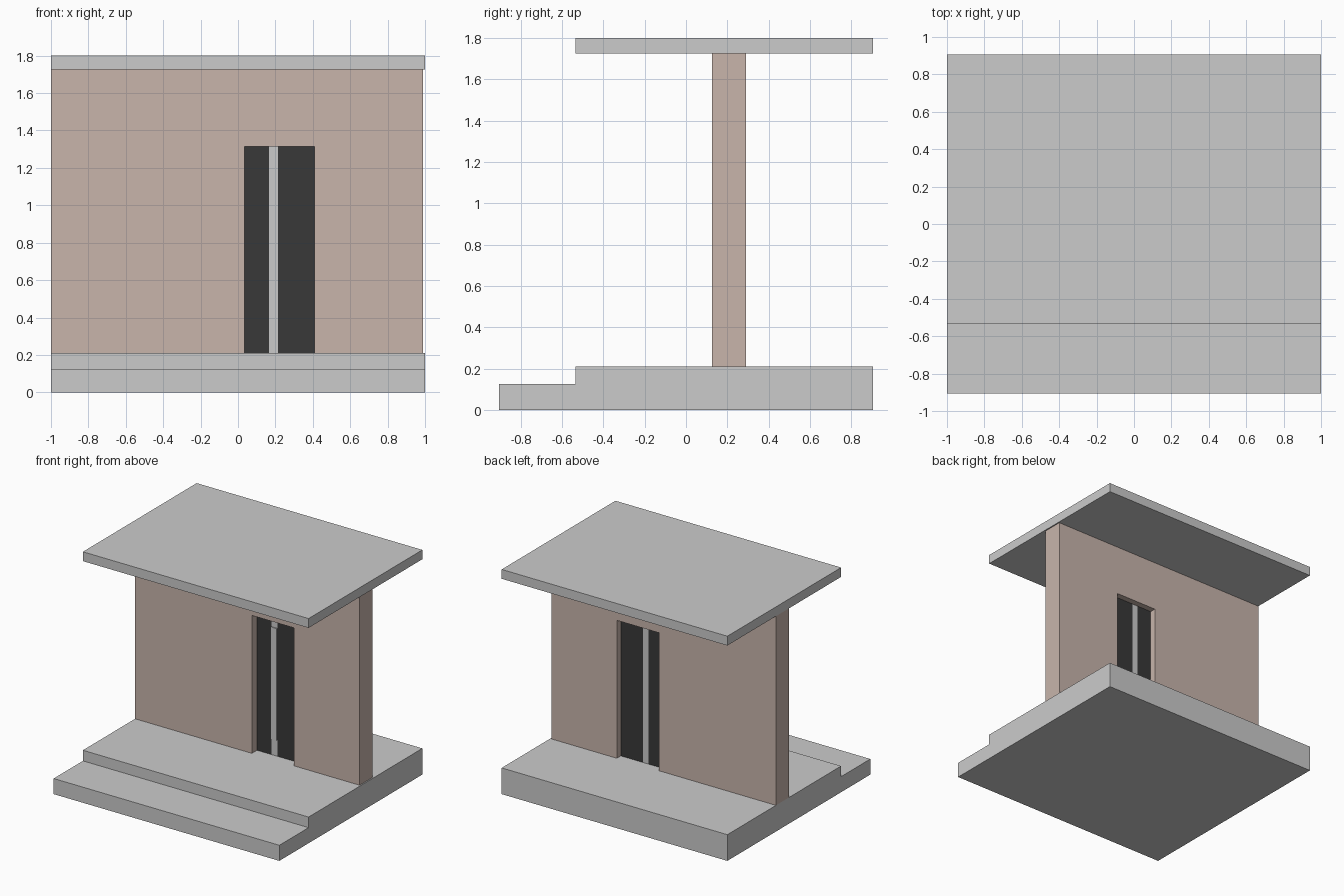
import bpy, bmesh
from mathutils import Vector

if "Cube" in bpy.data.objects:
    bpy.data.objects.remove(bpy.data.objects["Cube"])


def material(name, rgb):
    m = bpy.data.materials.new(name)
    m.diffuse_color = (*rgb, 1)
    m.use_nodes = True
    m.node_tree.nodes["Principled BSDF"].inputs["Base Color"].default_value = m.diffuse_color
    return m


def prism(name, points, offset, mat=None):
    """Extrude a closed outline of 3D points along offset."""
    bm = bmesh.new()
    face = bm.faces.new([bm.verts.new(p) for p in points])
    ext = bmesh.ops.extrude_face_region(bm, geom=[face], use_keep_orig=True)
    verts = [g for g in ext["geom"] if isinstance(g, bmesh.types.BMVert)]
    bmesh.ops.translate(bm, verts=verts, vec=Vector(offset))
    bmesh.ops.recalc_face_normals(bm, faces=bm.faces)
    mesh = bpy.data.meshes.new(name)
    bm.to_mesh(mesh)
    bm.free()
    obj = bpy.data.objects.new(name, mesh)
    bpy.context.collection.objects.link(obj)
    if mat:
        mesh.materials.append(mat)
    return obj


def box(name, x, y, z, mat=None):
    outline = [(x[0], y[0], z[0]), (x[1], y[0], z[0]),
               (x[1], y[1], z[0]), (x[0], y[1], z[0])]
    return prism(name, outline, (0, 0, z[1] - z[0]), mat)


plaster = material("plaster", (0.58, 0.46, 0.41))
dark = material("dark_panel", (0.04, 0.04, 0.04))

FLOOR, CEILING, TOP = 0.21, 1.725, 1.8
FRONT, BACK = 0.125, 0.29            # wall faces
LEFT, RIGHT, HEAD = 0.035, 0.41, 1.315   # door opening

# Porch floor with its front step, and the inner floor behind the wall
step = [(-0.905, 0), (BACK, 0), (BACK, FLOOR), (-0.535, FLOOR),
        (-0.535, 0.125), (-0.905, 0.125)]
prism("porch_floor", [(-1, y, z) for y, z in step], (2, 0, 0))
box("inner_floor", (-1, 1), (BACK, 0.905), (0, FLOOR))

# Wall outlined around the doorway
outline = [(-1, FLOOR), (LEFT, FLOOR), (LEFT, HEAD), (RIGHT, HEAD),
           (RIGHT, FLOOR), (0.99, FLOOR), (0.99, CEILING), (-1, CEILING)]
prism("wall", [(x, FRONT, z) for x, z in outline], (0, BACK - FRONT, 0), plaster)

# Flat roof slab
box("roof", (-1, 1), (-0.535, 0.905), (CEILING, TOP))

# Recessed door: two dark leaves, a pale strip and a slim pull bar
depth, height = (0.19, 0.24), (FLOOR, HEAD)
box("door_leaf_left", (LEFT, 0.165), depth, height, dark)
box("door_strip", (0.165, 0.215), depth, height)
box("door_leaf_right", (0.215, RIGHT), depth, height, dark)
box("door_pull", (0.165, 0.215), (0.182, 0.19), (0.34, 1.235))
